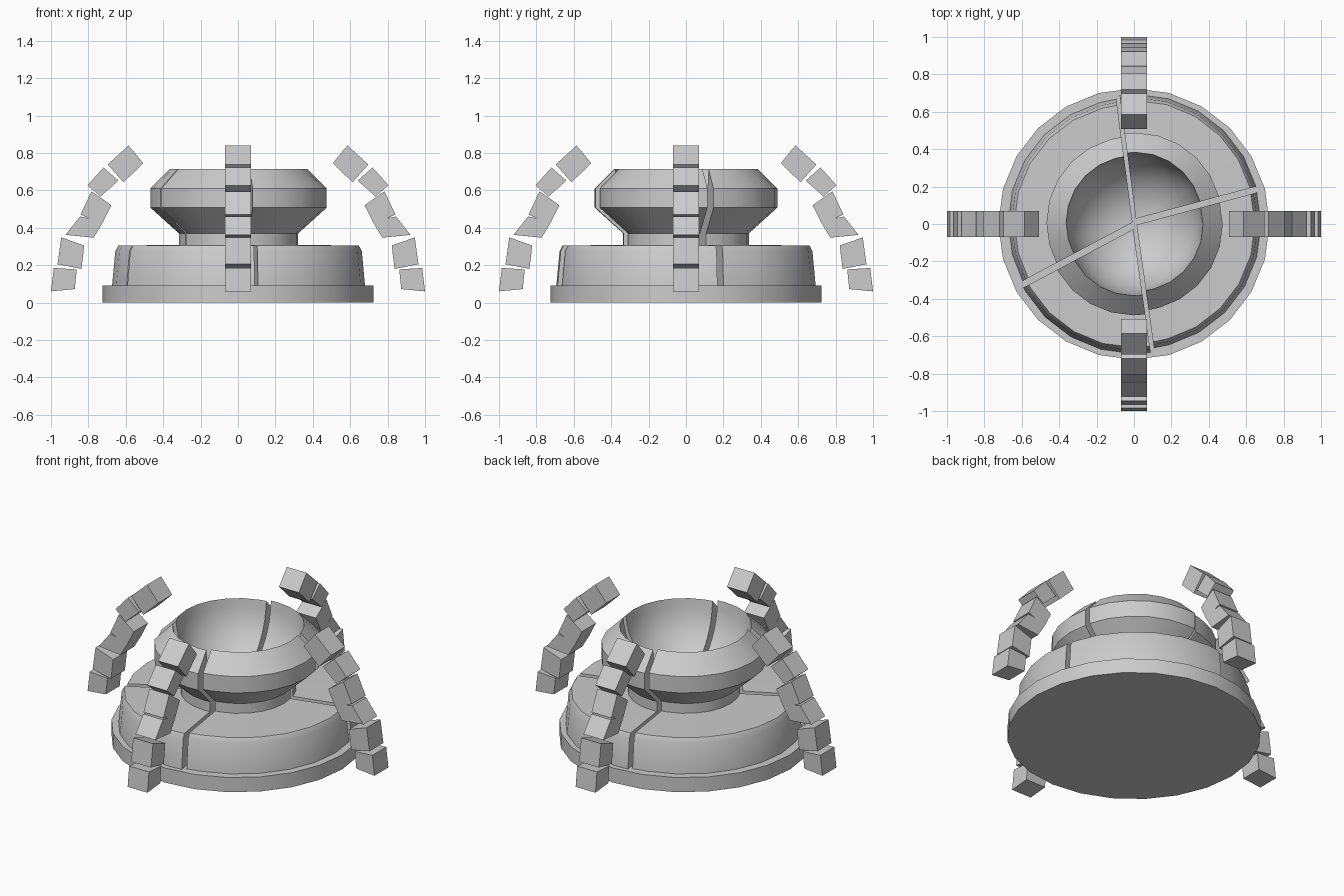
import bpy, bmesh, math
from mathutils import Matrix

if "Cube" in bpy.data.objects:
    bpy.data.objects.remove(bpy.data.objects["Cube"])

STEP = math.radians(15)


def finish(bm, name, smooth=False):
    bmesh.ops.remove_doubles(bm, verts=bm.verts, dist=1e-5)
    bmesh.ops.recalc_face_normals(bm, faces=bm.faces)
    me = bpy.data.meshes.new(name)
    bm.to_mesh(me)
    bm.free()
    ob = bpy.data.objects.new(name, me)
    bpy.context.collection.objects.link(ob)
    if smooth:
        bpy.ops.object.select_all(action='DESELECT')
        ob.select_set(True)
        bpy.context.view_layer.objects.active = ob
        bpy.ops.object.shade_smooth_by_angle(angle=math.radians(25))
    return ob


# Foot disc
bm = bmesh.new()
bmesh.ops.create_cone(bm, cap_ends=True, segments=24, radius1=0.725,
                      radius2=0.725, depth=0.092,
                      matrix=Matrix.Translation((0, 0, 0.046)))
finish(bm, "foot_disc", True)

# Pedestal and bowl profile, from the axis at the bottom to the bowl floor
profile = [(0, 0.092), (0.665, 0.092), (0.648, 0.275), (0.632, 0.305),
           (0.308, 0.308), (0.308, 0.37), (0.46, 0.507), (0.46, 0.61),
           (0.355, 0.715)]
BOWL_R, BOWL_DEPTH = 0.352, 0.36
for i in range(1, 11):
    a = math.pi / 2 * i / 10
    r = BOWL_R * math.cos(a) if i < 10 else 0
    profile.append((r, 0.715 - BOWL_DEPTH * math.sin(a)))


def wedge(name, start, end, dx, dy):
    """Solid sector of the revolved profile, pushed outwards to open the cracks."""
    a0, a1 = math.radians(start), math.radians(end)
    angles = [a0]
    k = math.floor(a0 / STEP + 1e-6) + 1
    while k * STEP < a1 - 0.01:
        if k * STEP > a0 + 0.01:
            angles.append(k * STEP)
        k += 1
    angles.append(a1)
    bm = bmesh.new()
    rings = [[bm.verts.new((r * math.cos(a) + dx, r * math.sin(a) + dy, z))
              for r, z in profile] for a in angles]
    for p, q in zip(rings, rings[1:]):
        for j in range(len(profile) - 1):
            quad = [p[j], p[j + 1], q[j + 1], q[j]]
            if profile[j][0] == 0:
                quad = quad[:3]
            elif profile[j + 1][0] == 0:
                quad = [p[j], p[j + 1], q[j]]
            bm.faces.new(quad)
    bm.faces.new(rings[0])
    bm.faces.new(rings[-1])
    finish(bm, name, True)


# Four cracked pieces
wedge("bowl_piece_back_right", 15, 97.5, 0.01, 0.028)
wedge("bowl_piece_back_left", 97.5, 208, -0.008, 0.008)
wedge("bowl_piece_front_left", 208, 278, -0.004, -0.028)
wedge("bowl_piece_front_right", 278, 375, 0.014, -0.004)

# Side outlines of the blocks in one curved arm (distance from axis, height)
blocks = [
    [(1.0, 0.06), (0.873, 0.072), (0.862, 0.177), (0.985, 0.185)],
    [(0.965, 0.205), (0.837, 0.18), (0.822, 0.305), (0.945, 0.348)],
    [(0.922, 0.362), (0.772, 0.347), (0.717, 0.438), (0.845, 0.46)],
    [(0.842, 0.47), (0.725, 0.423), (0.677, 0.52), (0.783, 0.595)],
    [(0.805, 0.627), (0.719, 0.722), (0.64, 0.652), (0.735, 0.567)],
    [(0.697, 0.738), (0.585, 0.84), (0.507, 0.745), (0.612, 0.643)],
]
HALF = 0.069
for n, side in enumerate(("right", "back", "left", "front")):
    rot = Matrix.Rotation(n * math.pi / 2, 4, 'Z')
    bm = bmesh.new()
    for outline in blocks:
        f = bm.faces.new([bm.verts.new((r, -HALF, z)) for r, z in outline])
        ext = bmesh.ops.extrude_face_region(bm, geom=[f], use_keep_orig=True)
        top = [v for v in ext["geom"] if isinstance(v, bmesh.types.BMVert)]
        bmesh.ops.translate(bm, verts=top, vec=(0, 2 * HALF, 0))
    bmesh.ops.transform(bm, matrix=rot, verts=bm.verts)
    finish(bm, "block_arm_" + side)
